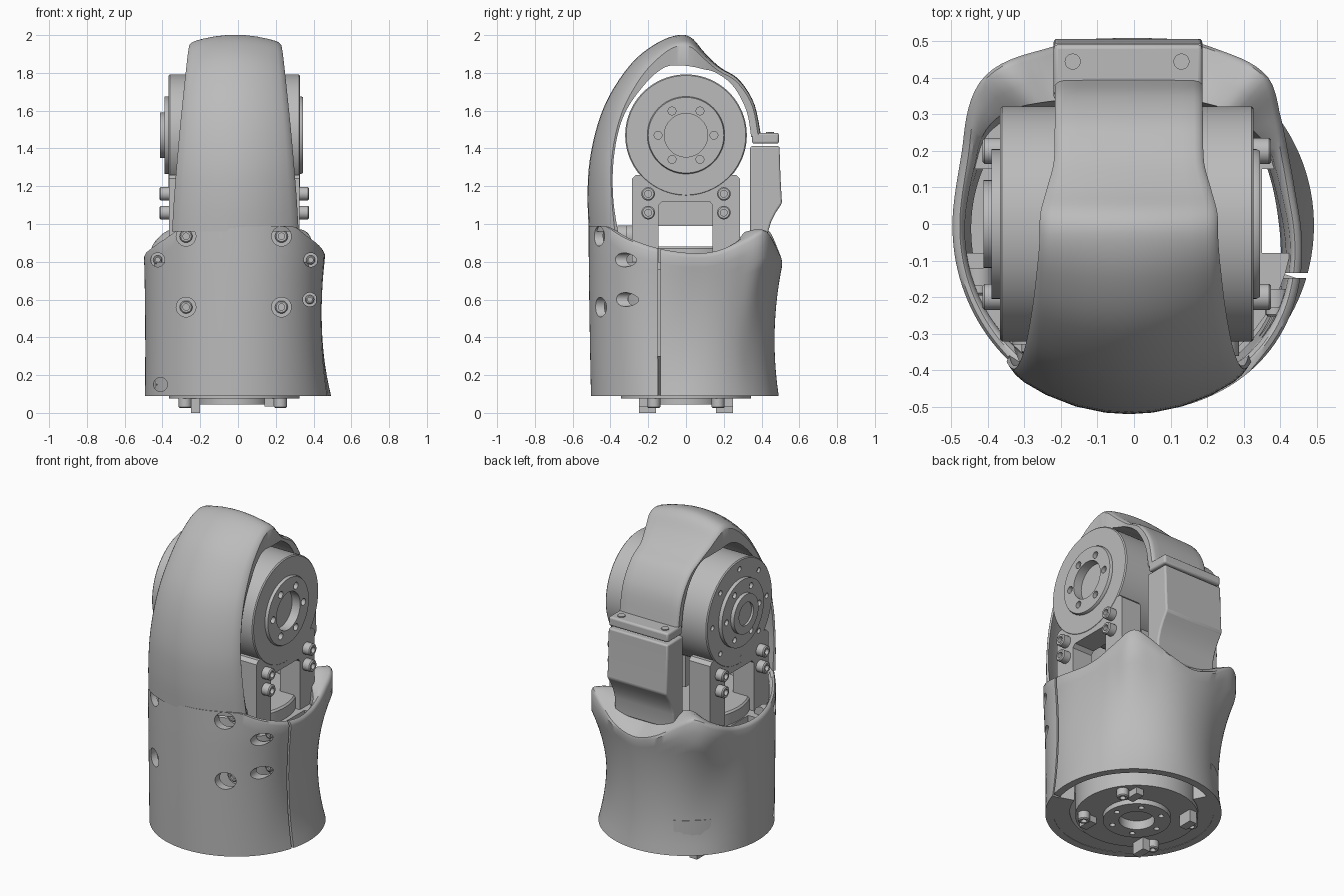
import bpy, bmesh
from math import sin, cos, asin, pi, radians, degrees, sqrt
from mathutils import Matrix, Vector

if "Cube" in bpy.data.objects:
    bpy.data.objects.remove(bpy.data.objects["Cube"], do_unlink=True)

grey = bpy.data.materials.new("machined grey")
grey.use_nodes = True
grey.diffuse_color = (0.5, 0.5, 0.5, 1)
grey.node_tree.nodes["Principled BSDF"].inputs["Base Color"].default_value = (0.5, 0.5, 0.5, 1)
AXES = {"x": Matrix.Rotation(pi / 2, 4, "Y"), "y": Matrix.Rotation(-pi / 2, 4, "X"), "z": Matrix()}


def smooth(ob, angle=35):
    bpy.ops.object.select_all(action="DESELECT")
    ob.select_set(True)
    bpy.context.view_layer.objects.active = ob
    bpy.ops.object.shade_smooth_by_angle(angle=radians(angle))


def finish(name, bm, angle=35, bevel=0):
    bmesh.ops.recalc_face_normals(bm, faces=bm.faces)
    me = bpy.data.meshes.new(name)
    bm.to_mesh(me)
    bm.free()
    me.materials.append(grey)
    ob = bpy.data.objects.new(name, me)
    bpy.context.collection.objects.link(ob)
    if bevel:
        mod = ob.modifiers.new("soft edges", "BEVEL")
        mod.width, mod.segments, mod.limit_method = bevel, 3, "ANGLE"
    smooth(ob, angle)
    return ob


def spline(pts, t):
    """Smooth curve through points, t from 0 to 1."""
    s = min(max(t, 0), 1) * (len(pts) - 1)
    i = min(int(s), len(pts) - 2)
    f = s - i
    a, b, c, d = (Vector(pts[min(max(k, 0), len(pts) - 1)]) for k in range(i - 1, i + 3))
    return b + 0.5 * f * (c - a + f * (2 * a - 5 * b + 4 * c - d + f * (3 * (b - c) + d - a)))


def table(pairs, x):
    """Smooth lookup in (key, value) pairs, flat at both ends."""
    def slope(i):
        if i in (0, len(pairs) - 1):
            return 0
        (a, u), (b, v) = pairs[i - 1], pairs[i + 1]
        return (v - u) / (b - a)
    i = next(k for k in range(len(pairs) - 1) if x <= pairs[k + 1][0] + 1e-6)
    (a, u), (b, v) = pairs[i], pairs[i + 1]
    h, f = b - a, (x - a) / (b - a)
    return (u * (1 + 2 * f) * (1 - f) ** 2 + v * f * f * (3 - 2 * f)
            + h * slope(i) * f * (1 - f) ** 2 + h * slope(i + 1) * f * f * (f - 1))


def loft(bm, rings, closed_path=False):
    """Skin closed rings; cap the ends or join the last ring to the first."""
    vs = [[bm.verts.new(p) for p in ring] for ring in rings]
    pairs = list(zip(vs, vs[1:])) + ([(vs[-1], vs[0])] if closed_path else [])
    for a, b in pairs:
        for k in range(len(a)):
            j = (k + 1) % len(a)
            bm.faces.new((a[k], a[j], b[j], b[k]))
    if not closed_path:
        bm.faces.new(vs[0])
        bm.faces.new(vs[-1])


def lathe(bm, profile, axis="z", centre=(0, 0, 0), seg=64, hollow=False):
    """Turn (radius, position) pairs about an axis."""
    m = Matrix.Translation(centre) @ AXES[axis]
    loft(bm, [[m @ Vector((r * cos(2 * pi * k / seg), r * sin(2 * pi * k / seg), h)) for k in range(seg)]
              for r, h in profile], hollow)


def prism(bm, outline, x0, x1):
    """Extrude a (y, z) outline along x."""
    loft(bm, [[(x, y, z) for y, z in outline] for x in (x0, x1)])


def box(bm, lo, hi):
    prism(bm, [(lo[1], lo[2]), (hi[1], lo[2]), (hi[1], hi[2]), (lo[1], hi[2])], lo[0], hi[0])


def cut(ob, cutter):
    mod = ob.modifiers.new("cut", "BOOLEAN")
    mod.object, mod.solver = cutter, "EXACT"
    bpy.context.view_layer.objects.active = ob
    bpy.ops.object.modifier_apply(modifier="cut")
    bpy.data.objects.remove(cutter, do_unlink=True)
    smooth(ob)


def screw(bm, centre, axis, way, r=0.036, length=0.045):
    """Socket head cap screw whose head ends at `length` along the axis."""
    prof = [(r, 0), (r, length - 0.006), (r - 0.006, length), (r * 0.5, length), (r * 0.5, length * 0.5)]
    lathe(bm, [(a, h * way) for a, h in prof], axis, centre, 20)


# Lower shell: rim height and radii vary with the angle from the front
RIM = [(0, .985), (35, .985), (41, .965), (53, .92), (73, .868), (96, .845), (113, .86), (128, .915), (140, .97),
       (148, .935), (163, .845), (180, .8)]
MID = {1: [(0, .51), (50, .495), (95, .435), (140, .455), (180, .47)],
       -1: [(0, .51), (95, .49), (180, .47)]}
TOP = {1: [(0, .515), (45, .51), (95, .452), (112, .46), (126, .497), (138, .545), (155, .53), (180, .518)],
       -1: [(0, .515), (95, .497), (112, .51), (134, .575), (155, .535), (180, .518)]}


def shell_radius(phi, z):
    side, a, t = (1 if phi >= 0 else -1), abs(phi), min((z - .09) / .73, 1)
    base, mid, top = table([(0, .503), (90, .493), (180, .491)], a), table(MID[side], a), table(TOP[side], a)
    return base * (1 - t) * (1 - 2 * t) + mid * 4 * t * (1 - t) + top * t * (2 * t - 1)


def shell_front(x, z):
    """Depth of the front surface at a given x and z."""
    r = .5
    for _ in range(12):
        r = shell_radius(degrees(asin(x / r)), z)
    return -sqrt(r * r - x * x)


def shell_section(phi):
    a, rim = abs(phi), table(RIM, abs(phi))
    back = table([(0, 0), (115, 0), (142, 1), (180, 1)], a)
    rise = table([(0, 0), (140, 0), (165, .12), (180, .14)], a)
    lip = table([(0, 0), (36, 0), (46, 1), (180, 1)], a)
    thick, steps = .045 + .1 * back, 14
    top = rim - .02 * lip
    heights = [.09 + (top - .09) * k / steps for k in range(steps + 1)]
    pts = [(shell_radius(phi, z), z) for z in heights]
    r = shell_radius(phi, rim)
    # rounded lip, swept up towards the rear housing
    pts += [(r - .006 * lip - .001, rim - .006 * lip), (r - .02, rim), (r - .03 - .05 * back, rim + .3 * rise),
            (r - thick, rim - .012 + rise)]
    pts += [(shell_radius(phi, z) - d, z) for z, d in ((.7, thick), (.4, .045), (.09, .045))]
    p = radians(phi)
    return [(q * sin(p), -q * cos(p), z) for q, z in pts]


bm = bmesh.new()
loft(bm, [shell_section(-180 + 360 * k / 144) for k in range(144)], True)
shell = finish("lower_shell", bm)

# Screw pockets in the shell and the split line on one side
pockets = [(-.275, .935, .052), (.23, .935, .052), (-.275, .56, .052), (.23, .56, .052),
           (-.425, .81, .037), (.385, .81, .037), (.38, .6, .037), (-.41, .15, .037)]
bm = bmesh.new()
screws = bmesh.new()
for x, z, r in pockets:
    y = shell_front(x, z)
    lathe(bm, [(r, -.7), (r, y + .14)], "y", (x, 0, z), 32)
    lathe(screws, [(r * 1.1, y + .15), (r * 1.1, y + .1)], "y", (x, 0, z), 24)
    screw(screws, (x, y + .1, z), "y", -1, r * .65, .025)
box(bm, (.3, -.148, 0), (.7, -.134, 1.1))
cut(shell, finish("shell_cutter", bm))
finish("shell_screws", screws)

# Arched cover: outer and inner side profiles (y, z) with half widths
OUTER = [(-.514, .96), (-.521, 1.13), (-.512, 1.32), (-.47, 1.52), (-.4, 1.69), (-.28, 1.86),
         (-.15, 1.96), (-.04, 2.0), (.03, 1.985), (.1, 1.905), (.18, 1.83), (.28, 1.765), (.36, 1.64), (.395, 1.48)]
INNER = [(-.36, .96), (-.385, 1.13), (-.385, 1.32), (-.355, 1.5), (-.3, 1.63), (-.2, 1.76),
         (-.12, 1.825), (-.06, 1.84), (.02, 1.835), (.09, 1.82), (.16, 1.8), (.25, 1.73), (.32, 1.6), (.345, 1.46)]
WIDTH = [.335, .325, .31, .294, .28, .264, .253, .245, .243, .225, .206, .203, .202, .202]
CROWN = [1, 1, 1, 1, 1, 1, .9, .75, .6, .35, .15, .1, .05, .05]
bm = bmesh.new()
sections = []
us = [-1, -.985, -.95, -.88, -.7, -.45, -.2, 0, .2, .45, .7, .88, .95, .985, 1]
for k in range(57):
    t = k / 56
    o, i = spline(OUTER, t), spline(INNER, t)
    w, c = spline(list(zip(WIDTH, CROWN)), t)
    n = (o - i).normalized()
    ring = []
    for u in us:
        soft = max(0, abs(u) - .9) ** 2 * 1.3
        p = o - n * (c * (.515 - sqrt(.515 ** 2 - (u * w) ** 2)) + soft)
        ring.append((u * w - .014, p.x, p.y))
    for u in reversed(us):
        p = i + n * .7 * c * (sqrt(.25 - (u * w) ** 2) - sqrt(.25 - w * w))
        ring.append((u * w * .98 - .014, p.x, p.y))
    sections.append(ring)
loft(bm, sections)
finish("arched_cover", bm, 40)

# Flange, its two screws and the rear housing
bm = bmesh.new()
box(bm, (-.22, .35, 1.425), (.187, .492, 1.482))
finish("cover_flange", bm, bevel=.012)
bm = bmesh.new()
for x in (-.168, .13):
    lathe(bm, [(.022, 1.46), (.022, 1.488)], "z", (x, .445, 0), 20)
finish("flange_screws", bm)
bm = bmesh.new()
prism(bm, [(.34, 1.412), (.495, 1.412), (.5, 1.25), (.508, 1.11), (.475, 1.06), (.45, 1.01),
           (.435, .96), (.43, .86), (.34, .86)], -.22, .187)
finish("rear_housing", bm, bevel=.01)

# Horizontal drive with stepped faces
bm = bmesh.new()
lathe(bm, [(.115, .29), (.115, .345), (.2, .345), (.205, .335), (.205, .328), (.316, .328), (.322, .322),
           (.322, -.361), (.316, -.367), (.205, -.367), (.205, -.39), (.12, -.39), (.12, -.413), (.07, -.413),
           (.07, -.4)], "x", (0, 0, 1.47), 96)
drive = finish("upper_drive", bm)
bm = bmesh.new()
for x0, x1, radius, count, size in [(.32, .4, .148, 6, .021), (-.45, -.37, .16, 6, .018), (-.45, -.35, .265, 8, .016)]:
    for k in range(count):
        a = 2 * pi * k / count
        lathe(bm, [(size, x0), (size, x1)], "x", (0, radius * cos(a), 1.47 + radius * sin(a)), 16)
cut(drive, finish("drive_cutter", bm))

# Yoke plates carrying the drive, with their screws and the crossbar between them
yoke = [(-.285, .8), (-.145, .8), (-.145, 1.1), (-.125, 1.12), (.125, 1.12), (.14, 1.1), (.14, .8),
        (.285, .8), (.285, 1.24), (.265, 1.26), (-.265, 1.26), (-.285, 1.24)]
bm = bmesh.new()
screws = bmesh.new()
for x0, x1, way in [(.19, .326, 1), (-.365, -.22, -1)]:
    prism(bm, yoke, x0, x1)
    for y in (-.2, .2):
        for z in (1.06, 1.16):
            screw(screws, (x1 if way > 0 else x0, y, z), "x", way, length=.05)
box(bm, (-.1, -.15, .99), (.07, .15, 1.3))
finish("yoke_plates", bm)
finish("yoke_screws", screws)

# Vertical drive inside the shell and the flanges around it
bm = bmesh.new()
lathe(bm, [(.1, .1), (.1, .045), (.19, .045), (.19, .075), (.345, .075), (.345, .87), (.335, .88), (.12, .88)],
      "z", (-.02, 0, 0), 80)
lower = finish("lower_drive", bm)
bm = bmesh.new()
for k in range(6):
    lathe(bm, [(.016, .02), (.016, .07)], "z", (.145 * cos(k * pi / 3) - .02, .145 * sin(k * pi / 3), 0), 16)
cut(lower, finish("hub_cutter", bm))
bm = bmesh.new()
lathe(bm, [(.33, .76), (.455, .76), (.455, .8), (.33, .8)], "z", (-.02, 0, 0), hollow=True)
lathe(bm, [(.36, .092), (.475, .092), (.475, .3), (.36, .3)], hollow=True)
flange = finish("inner_flanges", bm)
bm = bmesh.new()
for x in (-.42, .4):
    box(bm, (x - .05, -.08, .7), (x + .05, .15, .85))
# the base flange is open around the rear quarter
loft(bm, [[(0, 0, z), (.6, -.2, z), (.6, .6, z), (-.3, .6, z)] for z in (0, .5)])
cut(flange, finish("flange_cutter", bm))

# Clamps and screws under the base
bm = bmesh.new()
for x, lo, hi, foot in [(-.28, -.25, -.2, 0), (.225, .14, .19, .035)]:
    for y in (-.17, .17):
        screw(bm, (x, y, .08), "z", -1, .034, .055)
        box(bm, (lo, y * 1.2 - .045, foot), (hi, y * 1.2 + .045, .08))
finish("base_clamps", bm)
